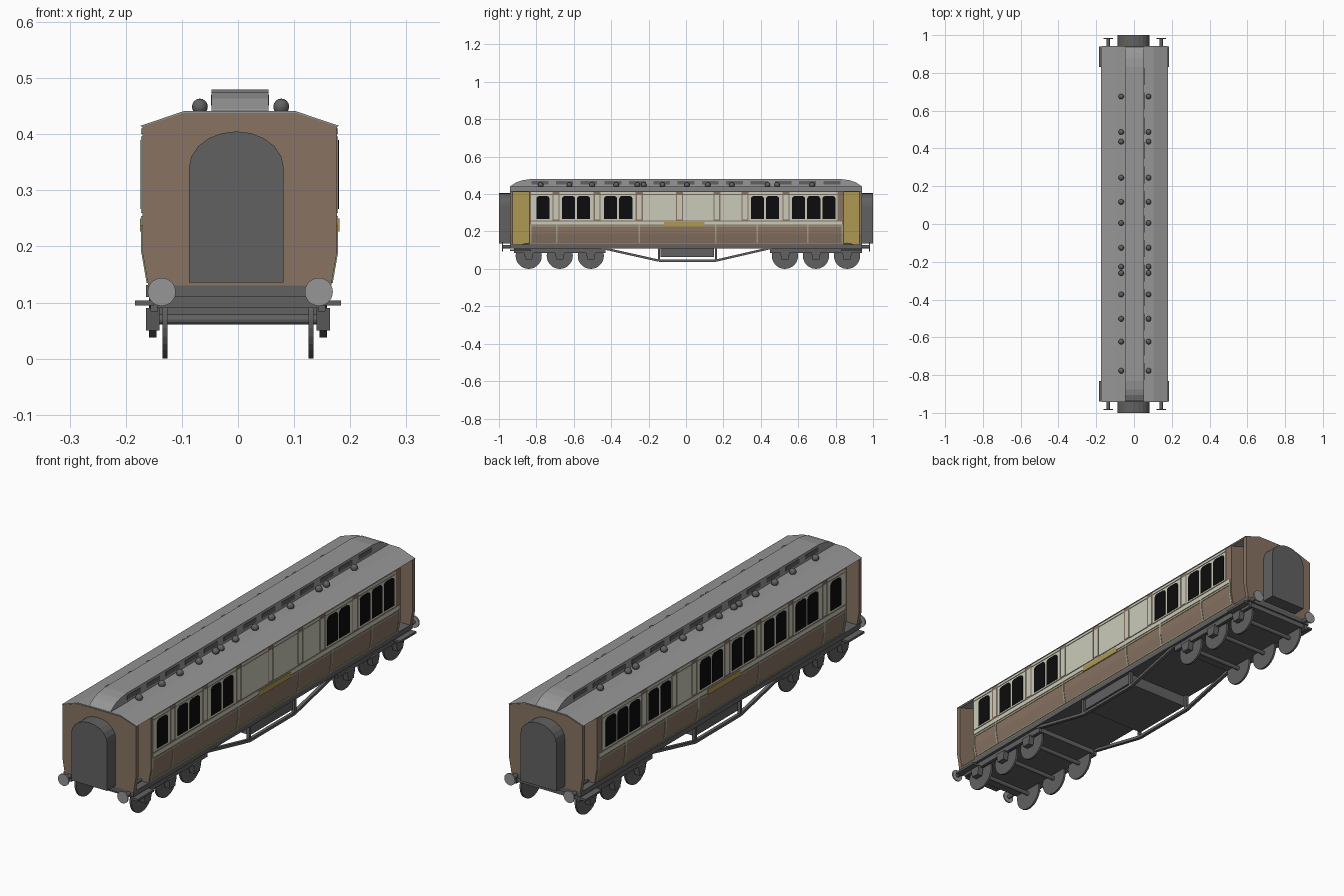
import bpy, bmesh, math
from mathutils import Matrix, Vector

if "Cube" in bpy.data.objects:
    bpy.data.objects.remove(bpy.data.objects["Cube"])

def mat(name, r, g, b):
    m = bpy.data.materials.new(name)
    lin = lambda c: ((c / 255 + 0.055) / 1.055) ** 2.4
    m.diffuse_color = (lin(r), lin(g), lin(b), 1)
    m.use_nodes = True
    m.node_tree.nodes["Principled BSDF"].inputs["Base Color"].default_value = m.diffuse_color
    return m

BROWN = mat("brown_paint", 136, 115, 98)
CREAM = mat("cream_paint", 202, 202, 186)
GOLD = mat("gold_paint", 174, 152, 82)
LINING = mat("pale_green_lining", 162, 164, 140)
ROOF = mat("roof_grey", 150, 150, 150)
DARK = mat("dark_grey", 97, 97, 97)
BLACK = mat("window_black", 12, 12, 14)

parts = {}
CX = 0.003          # body sits slightly off centre
HW = 0.1735         # body half width

def part(name, material):
    if name not in parts:
        parts[name] = (bmesh.new(), material)
    return parts[name][0]

def prism(name, material, pts, axis, a, b):
    """Extrude a polygon along x (pts are y,z) or y (pts are x,z)."""
    bm = part(name, material)
    P = (lambda p, t: (t, p[0], p[1])) if axis == 'x' else (lambda p, t: (p[0], t, p[1]))
    A = [bm.verts.new(P(p, a)) for p in pts]
    B = [bm.verts.new(P(p, b)) for p in pts]
    bm.faces.new(A)
    bm.faces.new(B[::-1])
    n = len(pts)
    for i in range(n):
        j = (i + 1) % n
        bm.faces.new((A[i], B[i], B[j], A[j]))

def box(name, material, x0, x1, y0, y1, z0, z1):
    prism(name, material, [(x0, z0), (x1, z0), (x1, z1), (x0, z1)], 'y', y0, y1)

def cyl(name, material, centre, r, depth, axis, seg=24):
    rot = Matrix.Rotation(math.pi / 2, 4, 'Y' if axis == 'x' else 'X')
    bmesh.ops.create_cone(part(name, material), cap_ends=True, segments=seg, radius1=r,
                          radius2=r, depth=depth, matrix=Matrix.Translation(centre) @ rot)

def side_x(z):      # half width of the body at a height
    return HW if z >= 0.19 else 0.163 + (HW - 0.163) * (z - 0.13) / 0.06

def strip(name, material, s, y0, y1, z0, z1, out=0.002):
    """Thin plate that follows the body side."""
    zs = [z0] + ([0.19] if z0 < 0.19 < z1 else []) + [z1]
    outer = [(CX + s * (side_x(z) + out), z) for z in zs]
    inner = [(CX + s * (side_x(z) - 0.003), z) for z in zs[::-1]]
    prism(name, material, outer + inner, 'y', y0, y1)

# body, end walls and vestibules
profile = [(-0.163, 0.13), (0.163, 0.13), (HW, 0.19), (HW, 0.414), (0.1, 0.438), (-0.1, 0.438), (-HW, 0.414), (-HW, 0.19)]
profile = [(x + CX, z) for x, z in profile]
prism("saloon_body", BROWN, profile, 'y', -0.84, 0.845)
for s in (-1, 1):
    a, b = sorted((s * 0.925, s * 0.942))
    prism("end_wall", BROWN, profile, 'y', a, b)
    a, b = sorted((s * 0.838, s * 0.927))
    box("vestibule_wall", GOLD, -0.088, 0.094, a, b, 0.13, 0.43)
    # gangway connection with arched top
    arch = [(-0.003 + 0.0845 * math.cos(t * math.pi / 10), 0.34 + 0.065 * math.sin(t * math.pi / 10)) for t in range(11)]
    a, b = sorted((s * 0.94, s * 1.0))
    prism("gangway", DARK, [(-0.0875, 0.136), (0.0815, 0.136)] + arch, 'y', a, b)

# roof shell
top = [(-0.177, 0.415), (-0.1, 0.441), (0.1, 0.441), (0.177, 0.415)]
low = [(0.17, 0.411), (0.1, 0.433), (-0.1, 0.433), (-0.17, 0.411)]
prism("roof", ROOF, [(x + CX, z) for x, z in top + low], 'y', -0.94, 0.94)

# clerestory with rounded-off ends and side lights
half = [(-0.94, 0.438), (-0.935, 0.445), (-0.905, 0.464), (-0.875, 0.474), (-0.83, 0.48)]
prism("clerestory", ROOF, half + [(-y, z) for y, z in half[::-1]], 'x', -0.047, 0.054)
for i in range(13):
    y = -0.78 + i * 0.13
    for s in (-1, 1):
        x = 0.0035 + s * 0.0505
        box("clerestory_light", DARK, x - 0.0015, x + 0.0015, y - 0.045, y + 0.045, 0.451, 0.47)

# roof ventilators
for y in (0.675, 0.487, 0.436, 0.245, 0.117, 0.005, -0.126, -0.226, -0.26, -0.373, -0.502, -0.623, -0.777):
    for x in (-0.068, 0.077):
        bmesh.ops.create_uvsphere(part("roof_vent", DARK), u_segments=14, v_segments=8,
                                  radius=0.0145, matrix=Matrix.Translation((x, y, 0.449)))

# side decoration: groups of (first edge, pane count) and pillar positions for each side
PANE, PITCH = 0.070, 0.081
groups = {1: [(-0.80, 1), (-0.663, 2), (-0.438, 2), (0.347, 2), (0.567, 3)],
          -1: [(0.557, 3), (0.35, 2), (0.0, 2), (-0.215, 2), (-0.43, 2), (-0.645, 2), (-0.80, 1)]}
pillars = {1: [-0.695, -0.475, -0.25, -0.035, 0.165, 0.315, 0.535],
           -1: [-0.69, -0.46, -0.245, -0.03, 0.19, 0.325, 0.53]}
for s in (-1, 1):
    edges = [-0.83] + pillars[s] + [0.81]
    for i in range(len(edges) - 1):
        y0 = edges[i] + (0.019 if i else 0)
        y1 = edges[i + 1] - (0.019 if i < len(edges) - 2 else 0)
        strip("cream_panel", CREAM, s, y0, y1, 0.26, 0.396)
        strip("letterboard_panel", CREAM, s, y0, y1, 0.4, 0.41)
    for p in pillars[s]:
        strip("pillar_panel", CREAM, s, p - 0.0125, p + 0.0125, 0.264, 0.396)
    strip("waist_band", CREAM, s, -0.83, 0.835, 0.238, 0.254)
    strip("waist_lining", LINING, s, -0.83, 0.835, 0.226, 0.232)
    strip("bottom_lining", LINING, s, -0.83, 0.835, 0.135, 0.139)
    for p in (-0.83, -0.69, -0.25, 0.16, 0.38, 0.65, 0.835):
        strip("vertical_lining", LINING, s, p - 0.004, p + 0.004, 0.135, 0.238)
    strip("side_plate", GOLD, s, -0.118, 0.1, 0.227, 0.25, 0.004)
    # windows with rounded top corners
    for start, n in groups[s]:
        for k in range(n):
            y0 = start + k * PITCH
            y1 = y0 + PANE
            pts = [(y0, 0.267), (y1, 0.267), (y1, 0.377), (y1 - 0.004, 0.385), (y1 - 0.014, 0.39),
                   (y0 + 0.014, 0.39), (y0 + 0.004, 0.385), (y0, 0.377)]
            a, b = sorted((CX + s * (HW - 0.002), CX + s * (HW + 0.0035)))
            prism("window", BLACK, pts, 'x', a, b)

# underframe
box("underframe", DARK, -0.164, 0.166, -0.942, 0.942, 0.11, 0.131)
box("equipment_box", DARK, -0.148, 0.152, -0.135, 0.15, 0.0625, 0.115)

def bar(p, q, x0, x1, w=0.006):
    p, q = Vector(p), Vector(q)
    d = (q - p).normalized()
    n = Vector((-d.y, d.x)) * w
    prism("truss", DARK, [tuple(p + n), tuple(q + n), tuple(q - n), tuple(p - n)], 'x', x0, x1)

for s in (-1, 1):
    x0, x1 = sorted((s * 0.145, s * 0.159))
    path = [(-0.45, 0.112), (-0.145, 0.044), (0.16, 0.044), (0.455, 0.112)]
    for p, q in zip(path, path[1:]):
        bar(p, q, x0, x1)
    for y in (-0.145, 0.16):
        bar((y, 0.042), (y, 0.115), x0, x1)
    # corner steps
    for e in (-1, 1):
        x0, x1 = sorted((s * 0.15, s * 0.184))
        y0, y1 = sorted((e * 0.83, e * 0.94))
        box("step", DARK, x0, x1, y0, y1, 0.095, 0.104)
        # buffers
        bx = 0.004 + s * 0.14
        cyl("buffer_stem", DARK, (bx, e * 0.958, 0.119), 0.009, 0.05, 'y', 12)
        cyl("buffer_head", ROOF, (bx, e * 0.982, 0.119), 0.025, 0.006, 'y', 28)

# six-wheel bogies
for c in (-0.675, 0.695):
    box("bogie_plate", DARK, -0.15, 0.15, c - 0.24, c + 0.24, 0.09, 0.112)
    for s in (-1, 1):
        x0, x1 = sorted((s * 0.143, s * 0.156))
        box("bogie_side_frame", DARK, x0, x1, c - 0.245, c + 0.245, 0.084, 0.108)
    for k in (-1, 0, 1):
        y = c + k * 0.166
        cyl("axle", DARK, (0, y, 0.07), 0.009, 0.29, 'x', 12)
        for s in (-1, 1):
            cyl("wheel", DARK, (s * 0.13, y, 0.07), 0.07, 0.009, 'x', 28)
            x0, x1 = sorted((s * 0.14, s * 0.164))
            prism("axle_box", DARK, [(y - 0.018, 0.05), (y + 0.018, 0.05), (y + 0.026, 0.09), (y - 0.026, 0.09)], 'x', x0, x1)

# turn every part into an object
for name, (bm, m) in parts.items():
    bmesh.ops.recalc_face_normals(bm, faces=bm.faces)
    smooth = name == "roof_vent"
    for f in bm.faces:
        f.smooth = smooth
    me = bpy.data.meshes.new(name)
    bm.to_mesh(me)
    bm.free()
    me.materials.append(m)
    bpy.context.collection.objects.link(bpy.data.objects.new(name, me))
